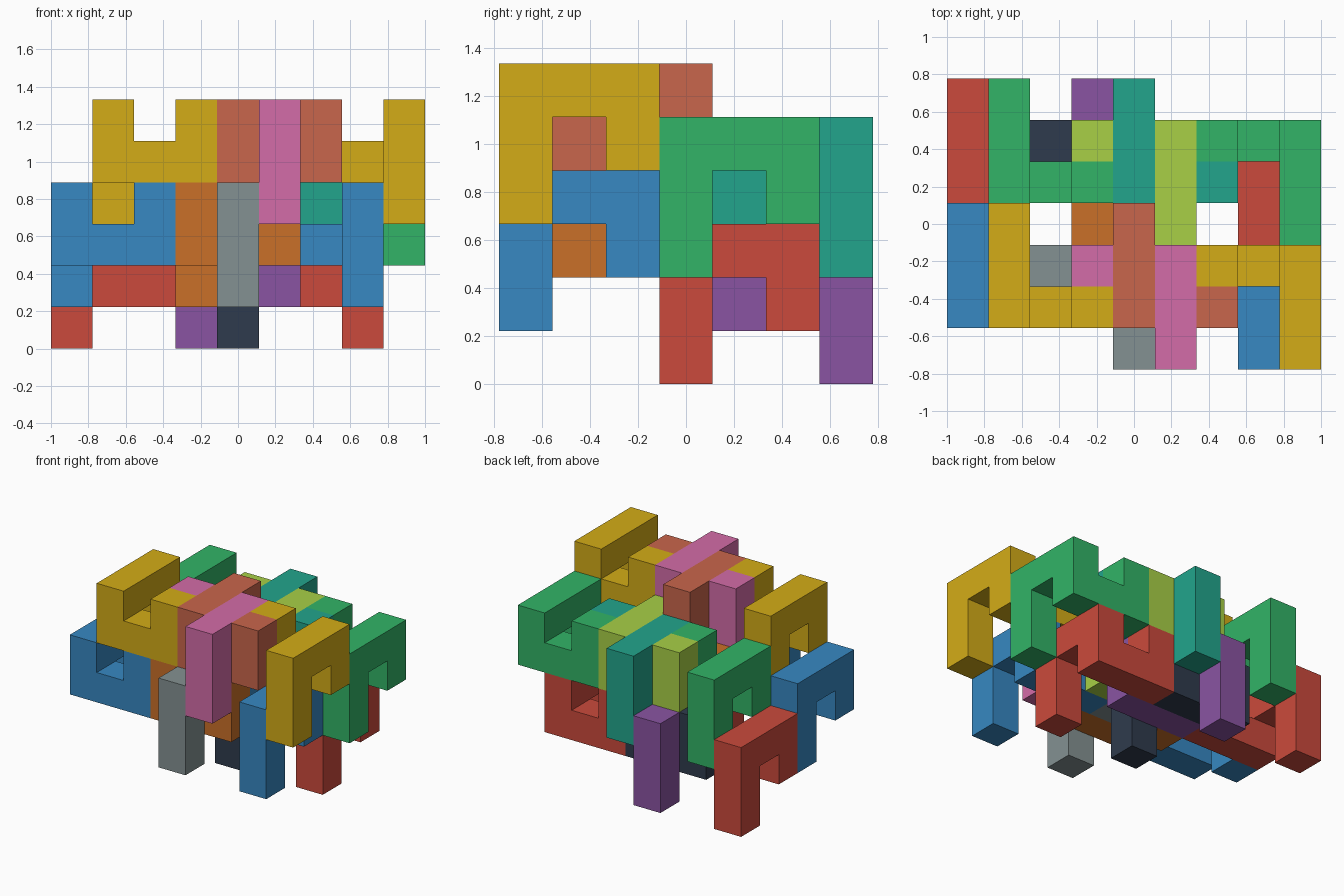
import bpy, bmesh
from mathutils import Vector

if "Cube" in bpy.data.objects:
    bpy.data.objects.remove(bpy.data.objects["Cube"])

U = 2 / 9  # side of one cube cell

# Cells of one link: a hook in the YZ plane, then a bar ending in an upturned tip
LINK = [(0, 0, 0), (0, 0, 1), (0, 0, 2), (0, 1, 2), (0, 2, 2), (0, 2, 1),
        (-1, 2, 1), (-2, 2, 1), (-2, 2, 2)]


def material(name, code):
    rgb = [int(code[i:i + 2], 16) / 255 for i in (0, 2, 4)]
    mat = bpy.data.materials.new(name)
    mat.diffuse_color = [((c + 0.055) / 1.055) ** 2.4 for c in rgb] + [1]
    mat.use_nodes = True
    mat.node_tree.nodes["Principled BSDF"].inputs["Base Color"].default_value = mat.diffuse_color
    return mat


def link(name, base, turn, mat):
    """Skin of the link's cells; turn = -1 rotates it half a turn about z."""
    cells = {(base[0] + turn * x, base[1] + turn * y, base[2] + z) for x, y, z in LINK}
    bm = bmesh.new()
    for cell in cells:
        for axis in range(3):
            for side in (0, 1):
                step = [0, 0, 0]
                step[axis] = 2 * side - 1
                if tuple(c + s for c, s in zip(cell, step)) in cells:
                    continue
                quad = []
                for a, b in ((0, 0), (1, 0), (1, 1), (0, 1)):
                    p = Vector(cell)
                    p[axis] += side
                    p[(axis + 1) % 3] += a
                    p[(axis + 2) % 3] += b
                    quad.append(bm.verts.new((p - Vector((4.5, 3.5, 0))) * U))
                bm.faces.new(quad if side else quad[::-1])
    bmesh.ops.remove_doubles(bm, verts=bm.verts, dist=1e-4)
    bmesh.ops.dissolve_limit(bm, angle_limit=0.01, verts=bm.verts, edges=bm.edges)
    mesh = bpy.data.meshes.new(name)
    bm.to_mesh(mesh)
    bm.free()
    mesh.materials.append(mat)
    bpy.context.collection.objects.link(bpy.data.objects.new(name, mesh))


# Four identical rows: cell offset, then colours of outer, forward and backward links
ROWS = {
    "upper_front": ((0, 0, 0), "D4AC17", "D46CA8", "C9664C"),
    "upper_back": ((0, 3, -1), "32B467", "A8D046", "22A58C"),
    "lower_front": ((-1, 0, -2), "3788C2", "849192", "CA7028"),
    "lower_back": ((-1, 3, -3), "CB4A3C", "2F3B4D", "8A54A2"),
}

for row, (off, outer, fore, aft) in ROWS.items():
    outer_mat = material(row + "_outer", outer)
    parts = [("right_link", (8, 0, 3), 1, outer_mat),
             ("forward_link", (5, 0, 3), 1, material(row + "_forward", fore)),
             ("backward_link", (4, 3, 3), -1, material(row + "_backward", aft)),
             ("left_link", (1, 3, 3), -1, outer_mat)]
    for part, base, turn, mat in parts:
        link(f"{row}_{part}", [b + o for b, o in zip(base, off)], turn, mat)
